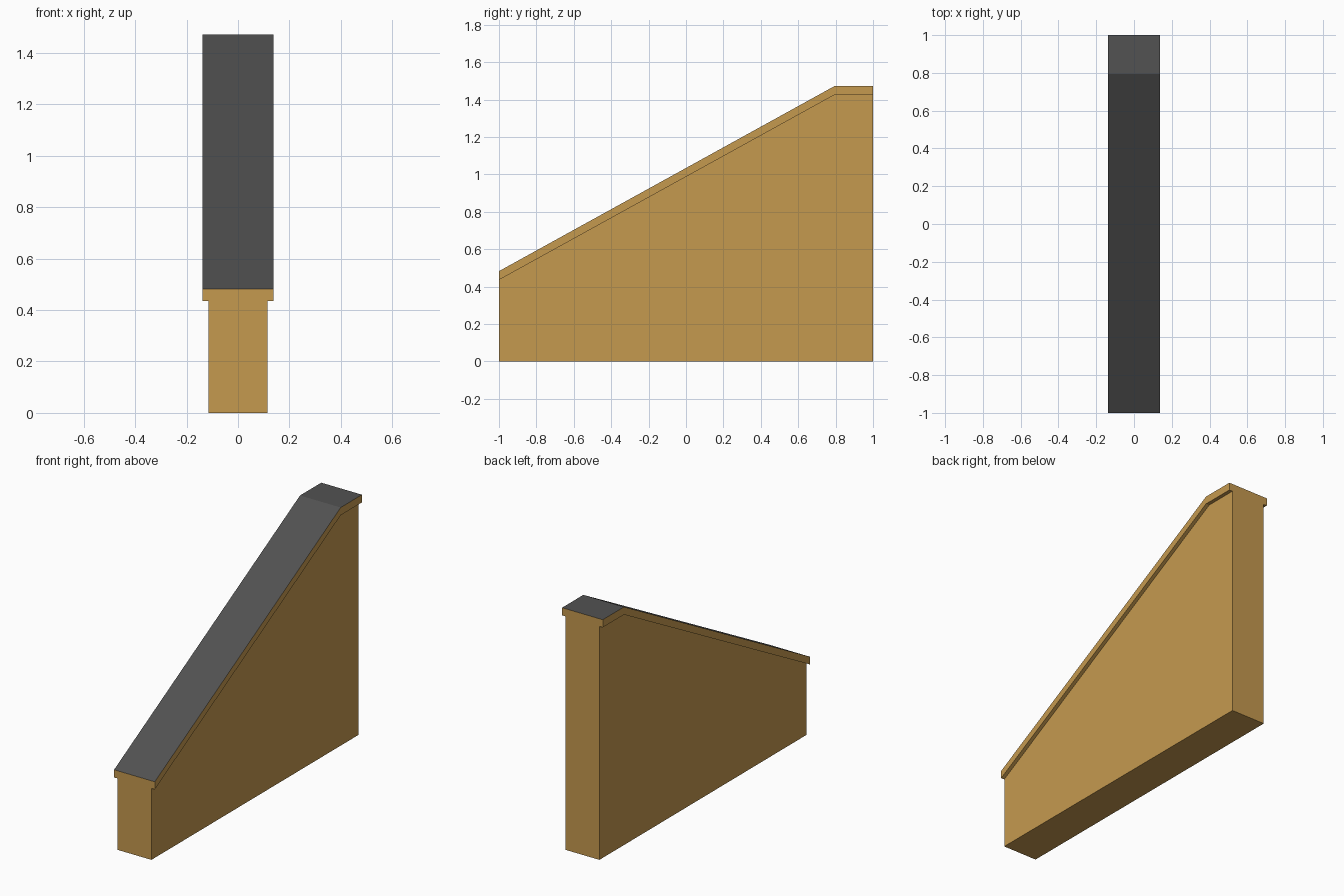
import bpy
import bmesh

# Remove the default cube
cube = bpy.data.objects.get("Cube")
if cube:
    bpy.data.objects.remove(cube, do_unlink=True)


def make_material(name, rgb):
    mat = bpy.data.materials.new(name)
    mat.use_nodes = True
    color = (*rgb, 1.0)
    mat.diffuse_color = color
    bsdf = next(n for n in mat.node_tree.nodes if n.type == "BSDF_PRINCIPLED")
    bsdf.inputs["Base Color"].default_value = color
    return mat


sandstone = make_material("sandstone", (0.56, 0.32, 0.078))
slate = make_material("dark_slate", (0.084, 0.084, 0.084))


def extrude_profile(name, profile, half_width, materials):
    """Extrude a (y, z) side profile symmetrically along x."""
    bm = bmesh.new()
    side = bm.faces.new([bm.verts.new((-half_width, y, z)) for y, z in profile])
    result = bmesh.ops.extrude_face_region(bm, geom=[side])
    verts = [v for v in result["geom"] if isinstance(v, bmesh.types.BMVert)]
    bmesh.ops.translate(bm, verts=verts, vec=(2 * half_width, 0, 0))
    bmesh.ops.recalc_face_normals(bm, faces=bm.faces)
    mesh = bpy.data.meshes.new(name)
    bm.to_mesh(mesh)
    bm.free()
    for mat in materials:
        mesh.materials.append(mat)
    obj = bpy.data.objects.new(name, mesh)
    bpy.context.collection.objects.link(obj)
    return obj


# Top line of the wall: a long slope ending in a short level section
cap_height = 0.047
top_line = [(-1, 0.483), (0.795, 1.473), (1, 1.473)]
under_line = [(y, z - cap_height) for y, z in top_line]

# Wall body
extrude_profile("wall_body", [(1, 0), (-1, 0)] + under_line, 0.115, [sandstone])

# Overhanging coping, with dark upward faces
coping = extrude_profile("coping", under_line + top_line[::-1], 0.1375,
                         [sandstone, slate])
for face in coping.data.polygons:
    face.material_index = 1 if face.normal.z > 0.5 else 0
